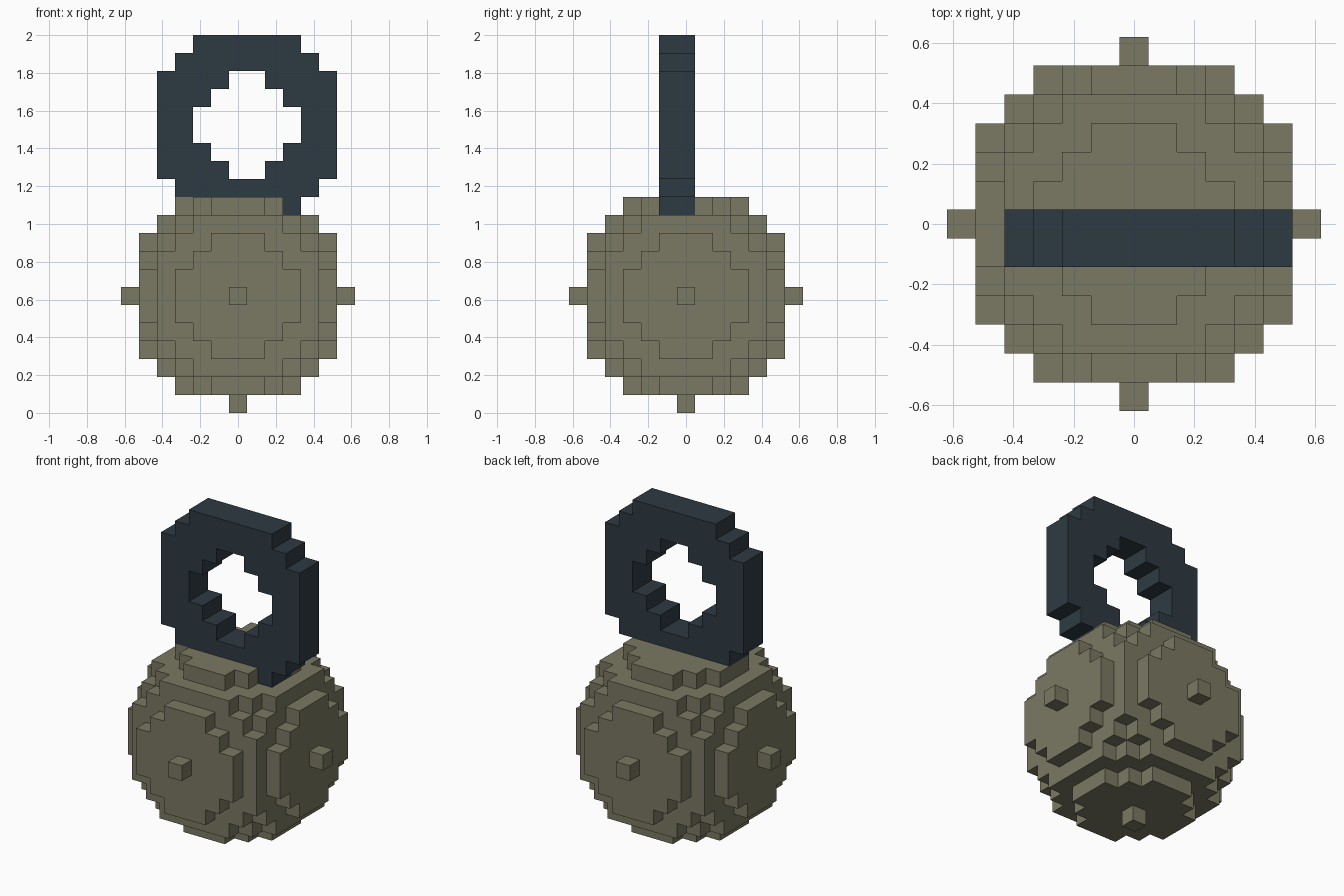
import bpy, bmesh
from mathutils import Vector

if "Cube" in bpy.data.objects:
    bpy.data.objects.remove(bpy.data.objects["Cube"])

U = 2 / 21            # edge of one cube: the model is 21 cubes tall
BALL_R, MID = 6, 6    # ball radius and height of its centre layer, in cubes

# Half widths of the ring and its hole, per layer outward from its middle
RING_OUT = [5, 5, 5, 4, 3]
RING_HOLE = [3, 2, 1, 0, 0]


def ring_cells():
    cells = set()
    for i, (outer, hole) in enumerate(zip(RING_OUT, RING_HOLE)):
        for z in (16 + i, 15 - i):
            for x in range(1 - outer, 1 + outer):
                if not (1 - hole <= x < 1 + hole):
                    cells |= {(x, -1, z), (x, 0, z)}
    return cells


def ball_cells():
    span = range(-BALL_R, BALL_R + 1)
    return {(x, y, z + MID) for x in span for y in span for z in span
            if x * x + y * y + z * z <= BALL_R ** 2}


def build(name, cells, solid, color):
    """Mesh the cube faces that are not covered by another solid cube."""
    bm = bmesh.new()
    verts = {}

    def vert(p):
        key = tuple(round(2 * c) for c in p)
        if key not in verts:
            verts[key] = bm.verts.new((p.x * U, p.y * U, (p.z + 0.5) * U))
        return verts[key]

    for cell in sorted(cells):
        c = Vector(cell)
        for axis in range(3):
            for sign in (-1, 1):
                n = Vector((0, 0, 0))
                n[axis] = sign
                if tuple(int(v) for v in c + n) in solid:
                    continue
                a = Vector((0, 0, 0))
                a[(axis + 1) % 3] = 0.5
                b = n.cross(a)
                m = c + n * 0.5
                bm.faces.new([vert(m + d) for d in (a + b, b - a, -a - b, a - b)])
    bm.normal_update()
    mesh = bpy.data.meshes.new(name)
    bm.to_mesh(mesh)
    bm.free()
    mat = bpy.data.materials.new(name + "_color")
    mat.diffuse_color = color
    mat.use_nodes = True
    mat.node_tree.nodes["Principled BSDF"].inputs["Base Color"].default_value = mat.diffuse_color
    mesh.materials.append(mat)
    obj = bpy.data.objects.new(name, mesh)
    bpy.context.collection.objects.link(obj)


# The ring is sunk into the top of the ball
ring = ring_cells()
ball = ball_cells() - ring
build("ball", ball, ball | ring, (0.196, 0.188, 0.122, 1))
build("ring_handle", ring, ball | ring, (0.027, 0.042, 0.055, 1))
